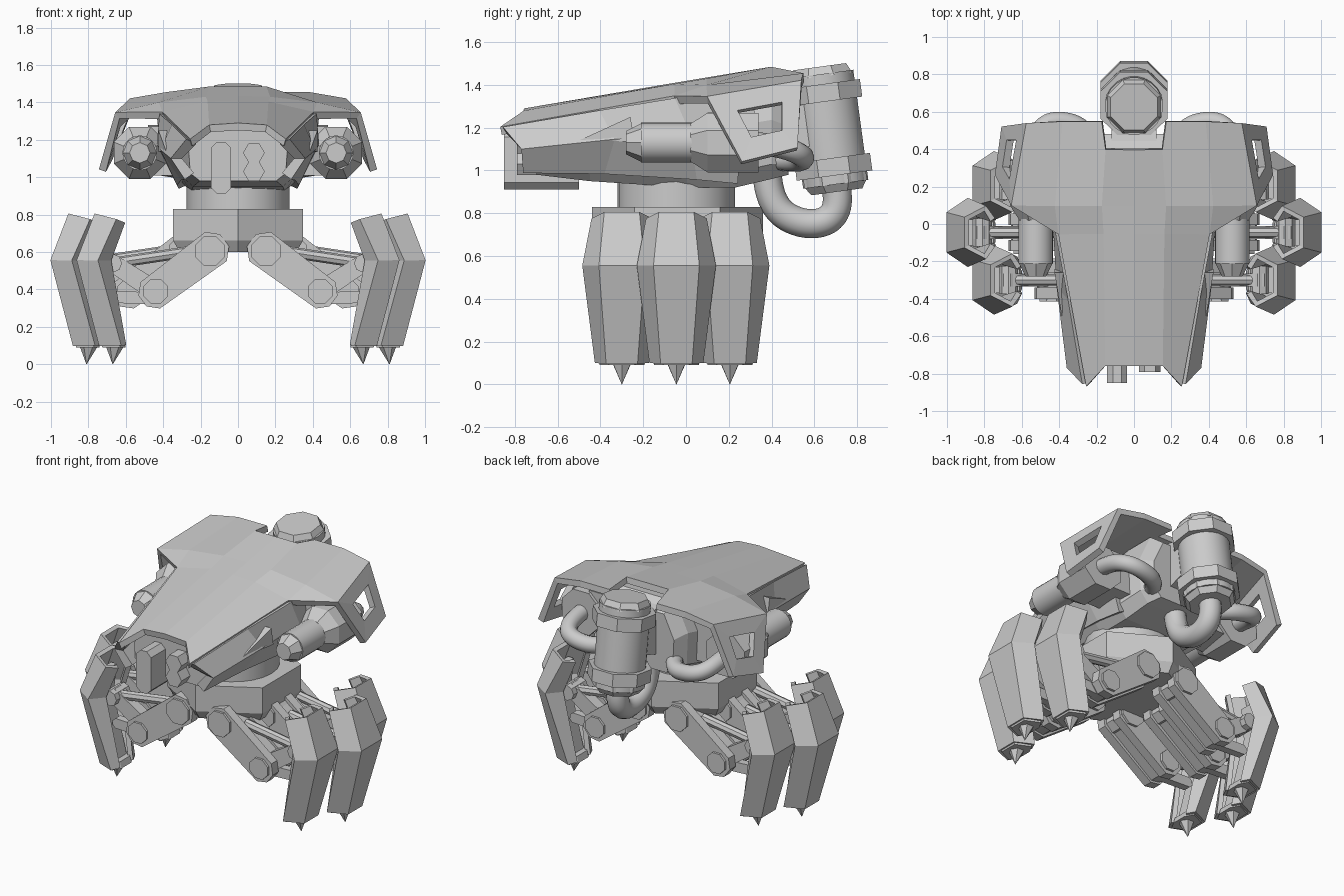
import bpy, bmesh, math
from mathutils import Vector, Matrix

if "Cube" in bpy.data.objects:
    bpy.data.objects.remove(bpy.data.objects["Cube"])


def finish(bm, name, mirror=False, solid=0, smooth=False):
    bmesh.ops.recalc_face_normals(bm, faces=bm.faces)
    me = bpy.data.meshes.new(name)
    bm.to_mesh(me)
    bm.free()
    ob = bpy.data.objects.new(name, me)
    bpy.context.collection.objects.link(ob)
    if smooth:
        for p in me.polygons:
            p.use_smooth = len(p.vertices) == 4
    if mirror:
        ob.modifiers.new("mirror", 'MIRROR')
    if solid:
        s = ob.modifiers.new("thickness", 'SOLIDIFY')
        s.thickness = solid
        s.offset = 0
    return ob


def mesh(name, verts, faces, **kw):
    bm = bmesh.new()
    vs = [bm.verts.new(v) for v in verts]
    for f in faces:
        bm.faces.new([vs[i] for i in f])
    return finish(bm, name, **kw)


def loft(name, rows, closed=False, caps=False, **kw):
    n = len(rows[0])
    faces = []
    for r in range(len(rows) - 1):
        for i in range(n if closed else n - 1):
            j = (i + 1) % n
            faces.append((r * n + i, r * n + j, (r + 1) * n + j, (r + 1) * n + i))
    if caps:
        faces += [tuple(range(n)), tuple(range((len(rows) - 1) * n, len(rows) * n))]
    return mesh(name, [v for row in rows for v in row], faces, **kw)


def cyl(name, p0, p1, r0, r1=None, n=8, spin=0.0, **kw):
    p0, p1 = Vector(p0), Vector(p1)
    d = p1 - p0
    m = (Matrix.Translation((p0 + p1) / 2) @ d.to_track_quat('Z', 'Y').to_matrix().to_4x4()
         @ Matrix.Rotation(spin, 4, 'Z'))
    bm = bmesh.new()
    bmesh.ops.create_cone(bm, cap_ends=True, segments=n, radius1=r0,
                          radius2=r0 if r1 is None else r1, depth=d.length, matrix=m)
    return finish(bm, name, **kw)


def bar(name, a, b, r, y0, y1, r2=None, **kw):
    # flat link in the xz plane with faceted ends, extruded along y
    ang = math.atan2(b[1] - a[1], b[0] - a[0])
    pts = []
    for c, base, rad in ((b, 0, r2 or r), (a, math.pi, r)):
        for t in (-67.5, -22.5, 22.5, 67.5):
            q = ang + base + math.radians(t)
            pts.append((c[0] + rad * math.cos(q), c[1] + rad * math.sin(q)))
    return loft(name, [[(x, y, z) for x, z in pts] for y in (y0, y1)], closed=True, caps=True, **kw)


def hose(name, pts, r, side=1):
    cu = bpy.data.curves.new(name, 'CURVE')
    cu.dimensions = '3D'
    cu.bevel_depth = r
    cu.bevel_resolution = 4
    cu.use_fill_caps = True
    sp = cu.splines.new('NURBS')
    sp.points.add(len(pts) - 1)
    for p, q in zip(sp.points, pts):
        p.co = (q[0] * side, q[1], q[2], 1)
    sp.use_endpoint_u = True
    sp.order_u = 4
    sp.resolution_u = 8
    bpy.context.collection.objects.link(bpy.data.objects.new(name, cu))


# roof armour with swept shoulders and windowed side panels
top = [(0, -.755, 1.27), (.15, -.755, 1.26), (.25, -.865, 1.185),
       (0, -.05, 1.39), (.16, -.05, 1.385), (.40, -.05, 1.33),
       (0, .10, 1.415), (.17, .10, 1.41), (.42, .10, 1.38), (.645, .10, 1.33),
       (0, .40, 1.465), (.15, .40, 1.465), (.17, .55, 1.435), (.38, .55, 1.435), (.565, .54, 1.405)]
quad = [Vector(v) for v in (top[9], top[14], (.69, .52, 1.10), (.725, .26, 1.035))]


def on_panel(u, v):
    return quad[0].lerp(quad[1], u).lerp(quad[3].lerp(quad[2], u), v)


window = [on_panel(u, v) for u, v in ((.25, .25), (.78, .25), (.75, .68), (.30, .68))]
mesh("roof_armour", top + quad[2:] + window,
     [(0, 1, 4, 3), (1, 2, 5, 4), (3, 4, 7, 6), (4, 5, 8, 7), (5, 9, 8), (6, 7, 11, 10),
      (7, 8, 13, 12, 11), (8, 9, 14, 13),
      (9, 14, 18, 17), (14, 15, 19, 18), (15, 16, 20, 19), (16, 9, 17, 20)],
     mirror=True, solid=.04)

# flared hull cheeks running from the nose to the shoulders
loft("hull_cheek", [
    [(.25, -.85, 1.19), (.33, -.765, 1.10), (.26, -.76, 1.005)],
    [(.325, -.40, 1.27), (.385, -.33, 1.15), (.28, -.38, 1.0)],
    [(.39, -.05, 1.335), (.405, .02, 1.18), (.30, .05, .97)],
    [(.41, .12, 1.38), (.39, .26, 1.2), (.29, .24, .95)]], mirror=True, solid=.06)
mesh("cheek_fin", [(.385, -.50, 1.14), (.425, -.24, 1.135), (.425, -.26, 1.25),
                   (.33, -.24, 1.135), (.33, -.26, 1.25)],
     [(0, 1, 2), (0, 3, 1), (0, 2, 4), (0, 4, 3), (1, 3, 4, 2)], mirror=True)

# inner hull
hull = []
for y, w, t, b in ((-.70, .85, 1.25, .98), (-.45, 1, 1.30, .95), (0, 1.05, 1.37, .92),
                   (.23, 1.05, 1.40, .92), (.40, .95, 1.42, .96), (.48, .8, 1.36, .98)):
    h = t - b
    hull.append([(0, y, t), (.22 * w, y, t), (.31 * w, y, b + .6 * h),
                 (.30 * w, y, b + .15 * h), (.24 * w, y, b), (0, y, b)])
loft("inner_hull", hull, caps=True, mirror=True)

# nose sensor and twin barrels
bar("nose_sensor", (-.09, .965), (-.09, 1.135), .058, -.85, -.5)
for z in (1.03, 1.13):
    cyl("nose_barrel", (.085, -.79, z), (.085, -.5, z), .058, n=6, spin=math.pi / 6)

# side guns and their mounts
cyl("gun_muzzle", (.525, -.28, 1.13), (.525, -.21, 1.13), .055, .09, n=8, mirror=True)
cyl("gun_barrel", (.525, -.21, 1.13), (.525, .10, 1.13), .093, n=20, mirror=True, smooth=True)
cyl("gun_collar", (.525, .02, 1.13), (.525, .10, 1.13), .095, .15, n=8, spin=math.pi / 8, mirror=True)
cyl("gun_body", (.525, .10, 1.13), (.525, .34, 1.13), .15, n=8, spin=math.pi / 8, mirror=True)
loft("gun_mount", [[(x, .10, 1.01), (x, .10, 1.27), (x, .32, 1.28), (x, .32, 1.03)]
                   for x in (.25, .48)], closed=True, caps=True, mirror=True)
for s in (1, -1):
    hose("gun_hose", [(.525, .30, 1.13), (.53, .42, 1.12), (.51, .54, 1.08),
                      (.37, .56, 1.05), (.25, .51, 1.04), (.20, .38, 1.06)], .052, s)

# rear tilted canister with collars, and its feed hose
lo, hi = Vector((0, .705, .90)), Vector((0, .625, 1.485))


def can(name, t0, t1, r0, r1=None, n=8, spin=math.pi / 8, **kw):
    cyl(name, lo.lerp(hi, t0), lo.lerp(hi, t1), r0, r1, n, spin, **kw)


can("canister", .06, .94, .155, n=24, smooth=True)
can("canister_foot", 0, .07, .13, .16)
can("canister_base", .06, .13, .16)
can("lower_collar", .13, .27, .193)
can("upper_collar", .72, .86, .193)
can("canister_lid", .92, 1, .16, .135)
loft("canister_bracket", [[(x, .38, 1.05), (x, .38, 1.40), (x, .58, 1.36), (x, .60, 1.12)]
                          for x in (-.12, .12)], closed=True, caps=True)
hose("feed_hose", [(0, .70, .93), (0, .72, .84), (0, .68, .745), (0, .50, .745),
                   (0, .39, .84), (0, .38, .98)], .068)

# turret ring and hexagonal pelvis
cyl("turret_ring", (0, -.045, .80), (0, -.045, .95), .275, n=24, smooth=True)
hexa = [(math.radians(90 + 60 * i)) for i in range(6)]
loft("pelvis", [[(r * math.cos(a), -.04 + r * math.sin(a), z) for a in hexa]
                for r, z in ((.36, .60), (.4, .66), (.4, .83))], closed=True, caps=True)


# six legs: twin links, pins, piston, shin shield, claw
def leg(y, dx):
    hip, knee, ankle = (.15 + dx, .605), (.44 + dx, .39), (.67 + dx, .54)
    for o in (-.07, .07):
        bar("thigh_plate", hip, knee, .105, y + o - .03, y + o + .03, .095, mirror=True)
    bar("thigh_core", hip, knee, .08, y - .05, y + .05, mirror=True)
    for c, r in ((hip, .085), (knee, .07)):
        cyl("leg_pin", (c[0], y - .115, c[1]), (c[0], y + .115, c[1]), r, n=8,
            spin=math.pi / 8, mirror=True)
    bar("shin_link", knee, ankle, .06, y - .035, y + .035, .05, mirror=True)
    low = (.65 + dx, .36)
    bar("lower_link", (knee[0], knee[1] - .04), low, .035, y - .025, y + .025, mirror=True)
    cyl("ankle_pin", (ankle[0], y - .075, ankle[1]), (ankle[0], y + .075, ankle[1]), .05, mirror=True)
    cyl("leg_piston", (hip[0] + .12, y, .60), (ankle[0], y, ankle[1]), .03, mirror=True)
    rows = []
    for xo, z, s, drop, w in ((.73, .10, .66, 0, .12), (.85, .555, 1, 0, .16), (.755, .80, .75, .025, .14)):
        x = xo + dx
        rows.append([(x - w, y + .09 * s, z - drop * 1.6), (x - .10, y + .17 * s, z - drop),
                     (x, y + .10 * s, z), (x, y - .10 * s, z),
                     (x - .10, y - .17 * s, z - drop), (x - w, y - .09 * s, z - drop * 1.6)])
    loft("shin_shield", rows, mirror=True, solid=.03)
    loft("shin_core", [[(x + dx - w, y + .07, z), (x + dx, y + .07, z),
                        (x + dx, y - .07, z), (x + dx - w, y - .07, z)]
                       for x, z, w in ((.71, .10, .07), (.80, .50, .06), (.76, .70, .04))],
         closed=True, caps=True, mirror=True)
    loft("foot_cap", [[(cx + dx + sx, y + sy, z) for sx, sy in
                       ((-.06, .05), (-.03, .105), (.065, .06), (.065, -.06), (-.03, -.105), (-.06, -.05))]
                      for cx, z in ((.66, .09), (.672, .13))], closed=True, caps=True, mirror=True)
    cyl("claw", (.66 + dx, y, .10), (.67 + dx, y, 0), .05, 0.001, n=6, mirror=True)


for y, dx in ((-.30, 0), (-.045, .14), (.205, 0)):
    leg(y, dx)
